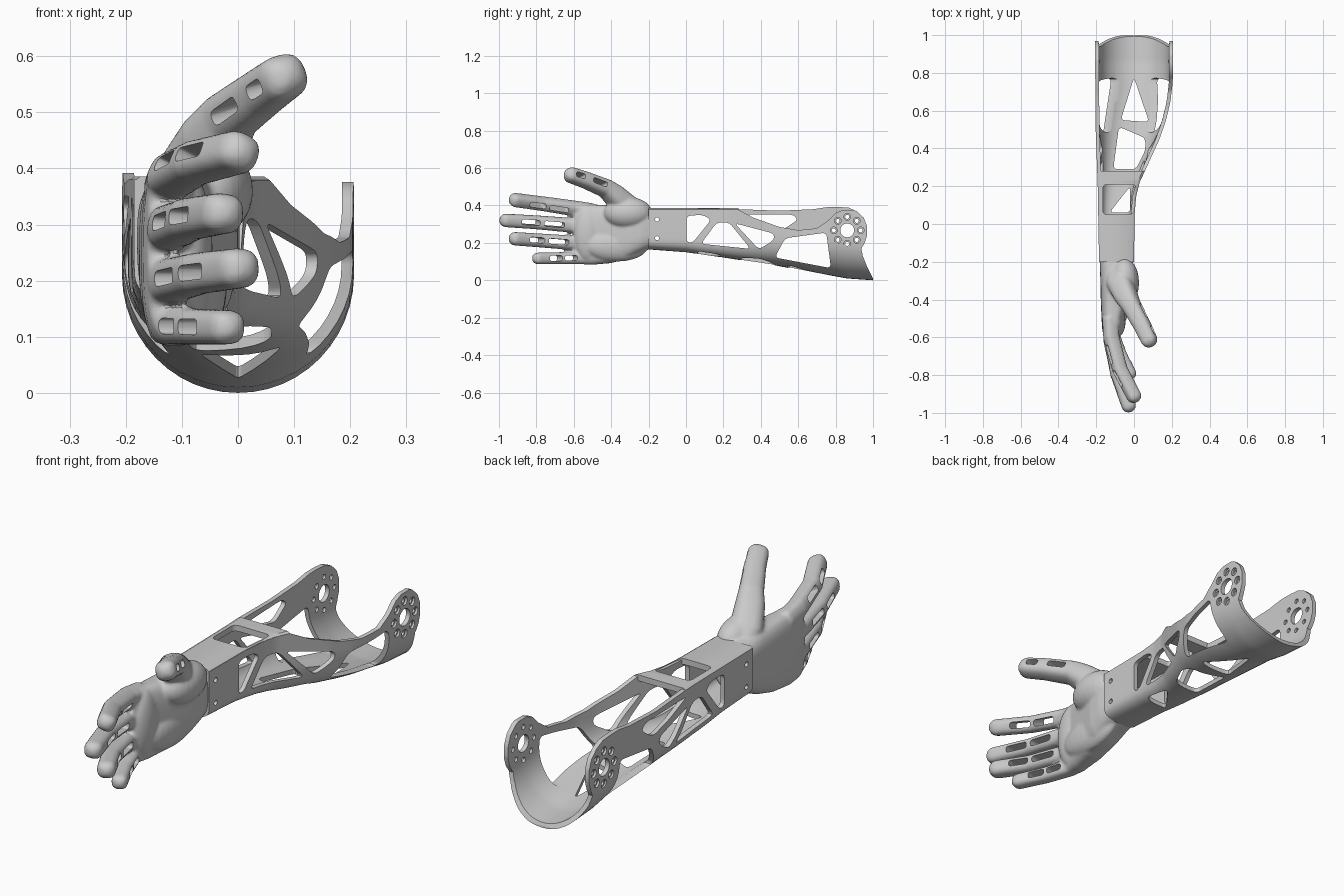
import bpy, bmesh, math
from mathutils import Vector

cube = bpy.data.objects.get("Cube")
if cube:
    bpy.data.objects.remove(cube, do_unlink=True)

grey = bpy.data.materials.new("light grey plastic")
grey.use_nodes = True
COLOR = (0.6, 0.6, 0.6, 1)
grey.diffuse_color = COLOR
grey.node_tree.nodes["Principled BSDF"].inputs["Base Color"].default_value = COLOR

O, X, Y, Z = Vector(), Vector((1, 0, 0)), Vector((0, 1, 0)), Vector((0, 0, 1))


def lerp(knots, y):
    """Piecewise linear value at y."""
    for (a, p), (b, q) in zip(knots, knots[1:]):
        if y <= b:
            return p + (q - p) * max(0, (y - a) / (b - a))
    return knots[-1][1]


def finish(bm, name):
    bmesh.ops.recalc_face_normals(bm, faces=bm.faces)
    mesh = bpy.data.meshes.new(name)
    bm.to_mesh(mesh)
    bm.free()
    mesh.materials.append(grey)
    obj = bpy.data.objects.new(name, mesh)
    bpy.context.collection.objects.link(obj)
    return obj


def loft(bm, rings):
    """Skin closed rings and cap both ends."""
    rows = [[bm.verts.new(p) for p in ring] for ring in rings]
    n = len(rows[0])
    for a, b in zip(rows, rows[1:]):
        for i in range(n):
            j = (i + 1) % n
            bm.faces.new((a[i], a[j], b[j], b[i]))
    bm.faces.new(rows[0])
    bm.faces.new(rows[-1])


def bake(obj):
    """Replace the mesh by its modified result."""
    deps = bpy.context.evaluated_depsgraph_get()
    mesh = bpy.data.meshes.new_from_object(obj.evaluated_get(deps))
    obj.modifiers.clear()
    obj.data = mesh


def carve(obj, outlines, u, v, w, d0, d1, origin=O):
    """Subtract flat outlines in the plane (u, v), extruded along w."""
    for pts in outlines:
        bm = bmesh.new()
        loft(bm, [[origin + u * a + v * b + w * d for a, b in pts] for d in (d0, d1)])
        cutter = finish(bm, "cutter")
        cutter.hide_render = True
        mod = obj.modifiers.new("cut", "BOOLEAN")
        mod.operation, mod.solver, mod.object = "DIFFERENCE", "EXACT", cutter
        bake(obj)
        bpy.data.objects.remove(cutter, do_unlink=True)


def rounded(pts, r=0.025):
    """Round each corner of an outline."""
    out = []
    pts = [Vector(p) for p in pts]
    for i, p in enumerate(pts):
        a, b = pts[i - 1] - p, pts[(i + 1) % len(pts)] - p
        s = p + a.normalized() * min(r, a.length * 0.45)
        e = p + b.normalized() * min(r, b.length * 0.45)
        for k in range(5):
            t = k / 4
            out.append(s * (1 - t) ** 2 + p * 2 * t * (1 - t) + e * t * t)
    return out


def circle(y, z, r, n=20):
    return [(y + r * math.cos(math.tau * i / n), z + r * math.sin(math.tau * i / n)) for i in range(n)]


def superellipse(t, n):
    c, s = math.cos(t), math.sin(t)
    return math.copysign(abs(c) ** (2 / n), c), math.copysign(abs(s) ** (2 / n), s)


# Forearm shell: trough section that widens from wrist to elbow
LEFT = [(-0.2, -0.185), (0.2, -0.192), (0.5, -0.203), (1, -0.207)]
RIGHT = [(-0.2, 0), (0.05, 0.003), (0.15, 0.012), (0.22, 0.03), (0.3, 0.067), (0.45, 0.135),
         (0.55, 0.17), (0.65, 0.193), (0.75, 0.205), (1, 0.207)]
BOTTOM = [(-0.2, 0.165), (0, 0.15), (0.2, 0.122), (0.5, 0.075), (0.75, 0.03), (0.86, 0.01), (1, 0)]
ROUND = [(-0.2, 0.06), (0.1, 0.09), (0.4, 0.16), (0.75, 0.2), (1, 0.205)]
POWER = [(-0.2, 3), (0.3, 2.8), (0.5, 2.5), (0.75, 2)]
TOP_R = [(0.28, 0.378), (0.36, 0.335), (0.5, 0.285), (0.6, 0.268), (0.7, 0.278), (0.76, 0.32), (0.8, 0.36), (0.84, 0.376)]
TOP_L = [(0.28, 0.38), (0.5, 0.372), (0.68, 0.38), (0.76, 0.392)]


def trough(y, t):
    l, r = lerp(LEFT, y) + t, lerp(RIGHT, y) - t
    b, h = lerp(BOTTOM, y) + t, lerp(ROUND, y) - t
    tl, tr, n = lerp(TOP_L, y), lerp(TOP_R, y), lerp(POWER, y)
    pts = [(l, tl + (b + h - tl) * k / 4) for k in range(4)]
    for k in range(25):
        c, s = superellipse(math.pi * (1 + k / 24), n)
        pts.append(((l + r) / 2 + c * (r - l) / 2, b + h + s * h))
    pts += [(r, b + h + (tr - b - h) * k / 4) for k in range(1, 5)]
    return [Vector((px, y, pz)) for px, pz in pts]


stations = [-0.2 + 0.02 * i for i in range(61)]
bm = bmesh.new()
loft(bm, [trough(y, 0) + trough(y, 0.02)[::-1] for y in stations])
shell = finish(bm, "forearm_shell")

# Truss openings through both side walls
carve(shell, [rounded(o) for o in (
    [(0.002, 0.345), (0.09, 0.35), (0.135, 0.325), (0.035, 0.2), (0.002, 0.205)],
    [(0.08, 0.195), (0.165, 0.31), (0.23, 0.31), (0.345, 0.168)],
    [(0.26, 0.305), (0.47, 0.25), (0.47, 0.215), (0.39, 0.165)],
    [(0.475, 0.122), (0.53, 0.225), (0.75, 0.255), (0.775, 0.065)],
)], Y, Z, X, -0.4, 0.4)
# Upper opening in the tall wall only
carve(shell, [rounded([(0.27, 0.35), (0.57, 0.352), (0.6, 0.325), (0.52, 0.272), (0.4, 0.3)])],
      Y, Z, X, -0.4, -0.12)
# Floor openings
carve(shell, [rounded(o) for o in (
    [(0, 0.775), (-0.07, 0.55), (0.08, 0.54)],
    [(-0.08, 0.515), (0.06, 0.455), (0.06, 0.39), (0.01, 0.29), (-0.11, 0.29)],
    [(-0.02, 0.2), (-0.02, 0.06), (-0.13, 0.06)],
)], X, Y, Z, -0.1, 0.19)
# Elbow pivot bores, counterbored outside, and wrist screw holes
PY, PZ = 0.862, 0.267
ring_at = [(PY + 0.072 * math.cos(math.tau * i / 8), PZ + 0.072 * math.sin(math.tau * i / 8)) for i in range(8)]
bores = [circle(PY, PZ, 0.037, 32)] + [circle(y, z, 0.011) for y, z in ring_at]
bores += [circle(-0.155, z, 0.011) for z in (0.225, 0.325)]
carve(shell, bores, Y, Z, X, -0.4, 0.4)
for side in (-1, 1):
    carve(shell, [circle(y, z, 0.018) for y, z in ring_at], Y, Z, X * side, 0.196, 0.3)
# Elbow end contour
carve(shell, [[(1, -0.05), (0.999, 0.01), (0.985, 0.04), (0.965, 0.08), (0.945, 0.13), (0.938, 0.17), (0.955, 0.2),
               (0.968, 0.24), (0.968, 0.29), (0.95, 0.335), (0.915, 0.368), (0.87, 0.388), (0.78, 0.395),
               (0.78, 0.5), (1.1, 0.5), (1.1, -0.05)]], Y, Z, X, -0.4, 0.4)

# Wrist cover with a window
bm = bmesh.new()
loft(bm, [
    [Vector((px, y, pz)) for px, pz in (
        (lerp(LEFT, y) + 0.001, 0.36), (lerp(LEFT, y) + 0.001, 0.379), (lerp(LEFT, y) + 0.012, 0.386),
        (lerp(RIGHT, y) - 0.012, 0.386), (lerp(RIGHT, y) - 0.001, 0.379), (lerp(RIGHT, y) - 0.001, 0.36))]
    for y in stations[:25]])
cover = finish(bm, "wrist_cover")
carve(cover, [rounded([(-0.165, 0.05), (-0.005, 0.05), (0.012, 0.21), (-0.165, 0.21)])], X, Y, Z, 0.3, 0.5)

# Palm: rows of y, x min, x max, z min, z max
PALM = [(-0.17, -0.165, -0.02, 0.185, 0.365), (-0.2, -0.18, -0.005, 0.165, 0.385), (-0.24, -0.18, 0, 0.15, 0.39),
        (-0.3, -0.178, -0.005, 0.12, 0.4), (-0.4, -0.176, -0.03, 0.092, 0.402), (-0.5, -0.172, -0.055, 0.083, 0.405),
        (-0.56, -0.168, -0.07, 0.086, 0.412), (-0.6, -0.16, -0.085, 0.1, 0.405)]
body = bmesh.new()
rings = []
for y, l, r, b, t in PALM:
    outline = [superellipse(math.tau * k / 40, 3.2) for k in range(40)]
    rings.append([Vector(((l + r) / 2 + c * (r - l) / 2, y, (b + t) / 2 + s * (t - b) / 2)) for c, s in outline])
loft(body, rings)

# Pads of the palm: heel, thumb root, knuckles
for loc, size in (
    ((-0.07, -0.37, 0.185), (0.05, 0.17, 0.085)),
    ((-0.05, -0.31, 0.36), (0.077, 0.13, 0.085)),
    ((-0.09, -0.52, 0.25), (0.045, 0.08, 0.15)),
):
    ball = bmesh.ops.create_uvsphere(body, u_segments=24, v_segments=16, radius=1)["verts"]
    bmesh.ops.scale(body, vec=size, verts=ball)
    bmesh.ops.translate(body, vec=loc, verts=ball)


def digit(path, radii, tilt):
    """Rounded tube along a path, bent in a plane set by tilt."""
    segs = [(b - a).normalized() for a, b in zip(path, path[1:])]
    rings = []

    def ring(p, t, r):
        n = t.cross(Z + X * tilt).normalized()
        w = n.cross(t)
        pts = [superellipse(math.tau * k / 20, 2.7) for k in range(20)]
        rings.append([p + n * c * r * 1.06 + w * s * r for c, s in pts])

    for i, p in enumerate(path):
        t = (segs[max(i - 1, 0)] + segs[min(i, len(segs) - 1)]).normalized()
        ring(p, t, radii[i])
    for k in range(1, 6):
        a = k * math.pi / 2 / 5.4
        ring(path[-1] + segs[-1] * radii[-1] * math.sin(a), segs[-1], radii[-1] * math.cos(a))
    loft(body, rings)


# Fingers and thumb: path, radii, tilt, slots as (segment, start, end)
SLOTS = [(1, 0.2, 0.8), (2, -0.05, 0.55)]
WIDE, SLIM = [0.039, 0.039, 0.037, 0.036], [0.034, 0.034, 0.032, 0.031]
DIGITS = [
    ([(-0.125, -0.5, 0.37), (-0.12, -0.6, 0.385), (-0.075, -0.77, 0.41), (0, -0.912, 0.429)], WIDE, 0.5, SLOTS),
    ([(-0.125, -0.5, 0.285), (-0.12, -0.62, 0.295), (-0.085, -0.8, 0.31), (-0.028, -0.962, 0.32)], WIDE, 0.1, SLOTS),
    ([(-0.125, -0.5, 0.195), (-0.12, -0.6, 0.2), (-0.07, -0.78, 0.213), (0, -0.912, 0.222)], WIDE, 0, SLOTS),
    ([(-0.125, -0.5, 0.12), (-0.115, -0.57, 0.12), (-0.075, -0.68, 0.118), (-0.02, -0.792, 0.117)], SLIM, 0, SLOTS),
    ([(-0.085, -0.23, 0.34), (-0.075, -0.31, 0.385), (-0.04, -0.385, 0.455), (-0.015, -0.43, 0.492),
      (0.045, -0.54, 0.537), (0.08, -0.613, 0.562)], [0.045, 0.065, 0.057, 0.048, 0.043, 0.041], -0.3,
     [(3, 0.15, 0.8), (4, 0.25, 0.9)]),
]
DIGITS = [([Vector(p) for p in path], radii, tilt, slots) for path, radii, tilt, slots in DIGITS]
for path, radii, tilt, slots in DIGITS:
    digit(path, radii, tilt)

# Blend palm, pads and digits into one smooth hand
hand = finish(body, "hand")
remesh = hand.modifiers.new("blend", "REMESH")
remesh.mode, remesh.voxel_size = "VOXEL", 0.007
smooth = hand.modifiers.new("soften", "SMOOTH")
smooth.factor, smooth.iterations = 0.5, 5
bake(hand)

# Slots through the finger segments
for path, radii, tilt, slots in DIGITS:
    for i, f0, f1 in slots:
        step = path[i + 1] - path[i]
        t = step.normalized()
        n = t.cross(Z + X * tilt).normalized()
        a, b = f0 * step.length, f1 * step.length
        box = [(a, -0.014), (b, -0.014), (b, 0.014), (a, 0.014)]
        carve(hand, [rounded(box, 0.012)], t, n.cross(t), n, -0.07, 0.07, path[i])

bpy.ops.object.select_all(action="DESELECT")
for obj in (shell, cover, hand):
    obj.data.materials.clear()
    obj.data.materials.append(grey)
    obj.select_set(True)
    bpy.context.view_layer.objects.active = obj
bpy.ops.object.shade_smooth_by_angle(angle=math.radians(35))
